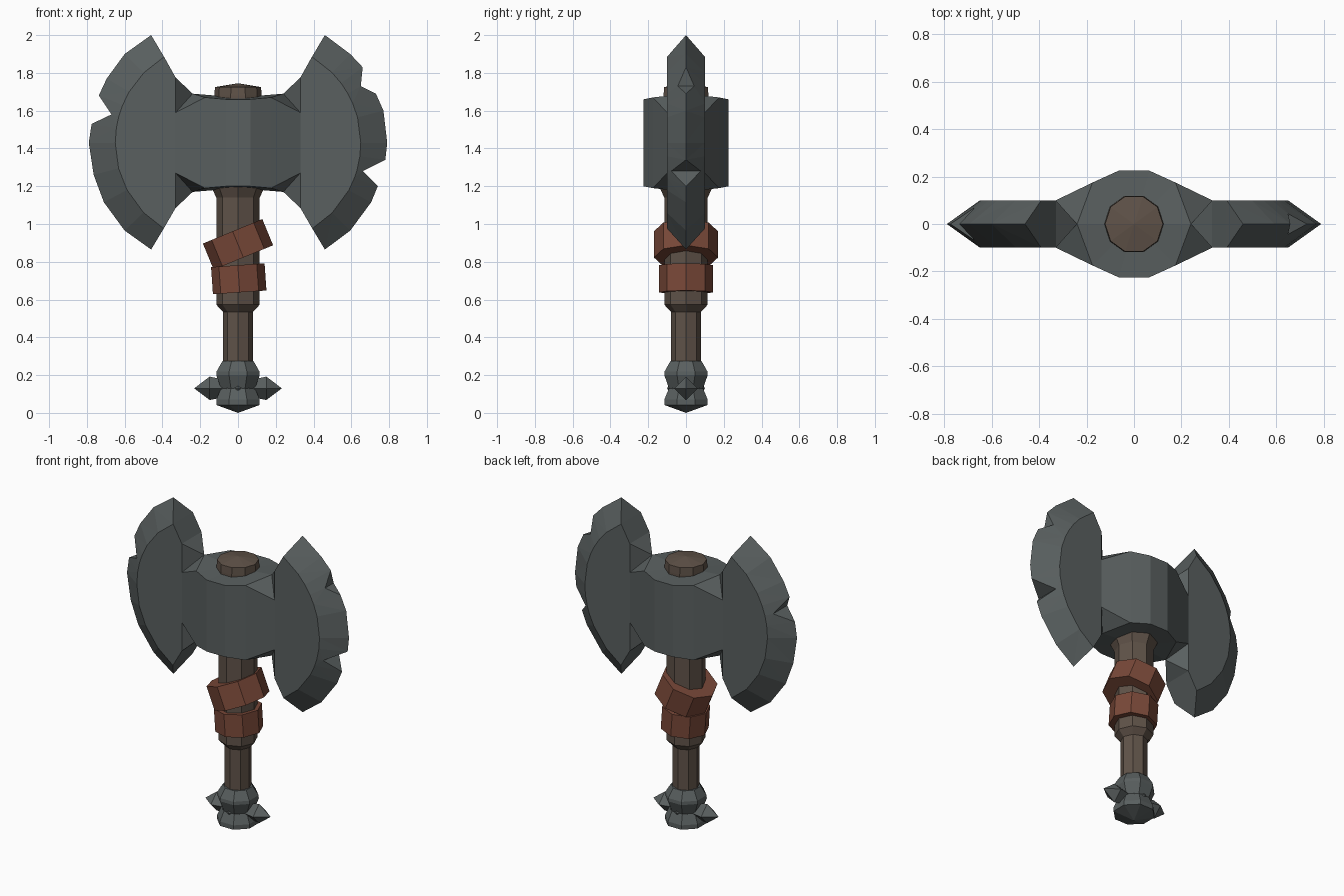
import bpy, bmesh
from math import pi, cos, sin, hypot, atan2, radians
from mathutils import Matrix

if "Cube" in bpy.data.objects:
    bpy.data.objects.remove(bpy.data.objects["Cube"])


def material(name, rgb):
    m = bpy.data.materials.new(name)
    m.diffuse_color = (*rgb, 1)
    m.use_nodes = True
    m.node_tree.nodes["Principled BSDF"].inputs["Base Color"].default_value = m.diffuse_color
    return m


STEEL = material("dark_steel", (0.10, 0.115, 0.115))
WOOD = material("wood", (0.115, 0.085, 0.065))
LEATHER = material("leather", (0.19, 0.065, 0.04))


def build(name, faces, mat, matrix=Matrix()):
    """Make a flat-shaded object from faces given as lists of points."""
    bm = bmesh.new()
    cache = {}
    for pts in faces:
        vs = []
        for p in pts:
            key = tuple(round(c, 4) + 0.0 for c in p)
            if key not in cache:
                cache[key] = bm.verts.new(key)
            if cache[key] not in vs:
                vs.append(cache[key])
        if len(vs) > 2 and not bm.faces.get(vs):
            bm.faces.new(vs)
    bmesh.ops.transform(bm, matrix=matrix, verts=bm.verts)
    bmesh.ops.recalc_face_normals(bm, faces=bm.faces)
    me = bpy.data.meshes.new(name)
    bm.to_mesh(me)
    bm.free()
    me.materials.append(mat)
    ob = bpy.data.objects.new(name, me)
    bpy.context.collection.objects.link(ob)
    return ob


def lathe(name, profile, sides, mat, phase=0.0, matrix=Matrix()):
    """Spin a (radius, z) profile; open ends are capped."""
    rings = [[(r * cos(phase + 2 * pi * i / sides), r * sin(phase + 2 * pi * i / sides), z)
              for i in range(sides)] for r, z in profile]
    faces = [rings[0], rings[-1]]
    for a, b in zip(rings, rings[1:]):
        for i in range(sides):
            j = (i + 1) % sides
            faces.append([a[i], a[j], b[j], b[i]])
    return build(name, faces, mat, matrix)


# Axe head: bulging socket, flat cheeks and bevelled, chipped cutting edges
ZC, T = 1.43, 0.10            # mid height, half thickness of the cheeks
ARC_X, ARC_R, EDGE_R = 0.12, 0.53, 0.67   # bevel arc centre and radii
RIGHT = [(.46, 2.0), (.594, 1.90), (.66, 1.83), (.65, 1.73), (.73, 1.69), (.77, 1.60),
         (.79, 1.43), (.78, 1.34), (.66, 1.28), (.74, 1.20), (.705, 1.115), (.594, .965), (.46, .865)]
LEFT = [(.46, 2.0), (.60, 1.90), (.695, 1.77), (.737, 1.68), (.67, 1.58), (.775, 1.53),
        (.79, 1.43), (.764, 1.26), (.71, 1.115), (.60, .965), (.46, .865)]
head = []
for s, edge in ((1, RIGHT), (-1, LEFT)):
    inner, outer = [], []
    for x, z in edge:
        a = atan2(z - ZC, x - ARC_X)
        r = hypot(z - ZC, x - ARC_X)
        # chips cut into the bevel, so their floor has some width
        w = T * (EDGE_R - r) / (EDGE_R - ARC_R) if r < 0.63 else 0
        inner.append((s * (ARC_X + ARC_R * cos(a)), T, ZC + ARC_R * sin(a)))
        outer.append((s * x, w, z))
    for f in (1, -1):
        def P(p):
            return (p[0], f * p[1], p[2])
        for i in range(len(edge) - 1):
            a, b, c, d = P(inner[i]), P(inner[i + 1]), P(outer[i + 1]), P(outer[i])
            if outer[i][1] > 0:
                head += [[a, b, d], [b, c, d]]
            else:
                head += [[a, b, c], [a, c, d]]
        # cheek and sloping socket wall
        head.append([(s * .33, f * T, ZC + h) for h in (-.345, -.16, .16, .345)]
                    + [P(p) for p in inner])
        head.append([(s * .33, f * T, ZC + .16), (s * .175, f * .175, ZC + .24),
                     (s * .175, f * .175, ZC - .24), (s * .33, f * T, ZC - .16)])
        head.append([(s * .175, f * .175, ZC + .24), (s * .065, f * .225, ZC + .23),
                     (s * .065, f * .225, ZC - .23), (s * .175, f * .175, ZC - .24)])
        for t in (1, -1):
            # triangular notches where blade meets socket
            mid = (s * .24, 0, ZC + t * .26)
            low = (s * .33, f * T, ZC + t * .16)
            head.append([mid, (s * .175, f * .175, ZC + t * .24), low])
            head.append([mid, low, (s * .33, f * T, ZC + t * .345)])
            # socket top and bottom
            head.append([mid, (s * .175, f * .175, ZC + t * .24), (0, 0, ZC + t * .24)])
            head.append([(s * .175, f * .175, ZC + t * .24), (s * .065, f * .225, ZC + t * .23),
                         (0, 0, ZC + t * .24)])
    # chip floors
    for a, b in zip(outer, outer[1:]):
        head.append([a, b, (b[0], -b[1], b[2]), (a[0], -a[1], a[2])])
    # horn backs
    for t, k in ((1, 0), (-1, -1)):
        q = [(s * .33, y, ZC + t * .345) for y in (T, -T)]
        n = [(inner[k][0], y, inner[k][2]) for y in (-T, T)]
        head += [[(s * .24, 0, ZC + t * .26)] + q, q + n, n + [outer[k]]]
for f in (1, -1):
    head.append([(x, f * .225, ZC + h) for x, h in
                 ((-.065, -.23), (.065, -.23), (.065, .23), (-.065, .23))])
    for t in (1, -1):
        head.append([(-.065, f * .225, ZC + t * .23), (.065, f * .225, ZC + t * .23),
                     (0, 0, ZC + t * .24)])
build("axe_head", head, STEEL)

# Wooden shaft with narrow grip, and the plug above the head
lathe("shaft", [(.08, .25), (.08, .535), (.115, .573), (.115, 1.14), (.143, 1.2), (.143, 1.25)], 8, WOOD)
lathe("shaft_plug", [(.125, 1.60), (.125, 1.68), (.122, 1.725), (0, 1.745)], 10, WOOD)

# Leather wraps
for name, r, h, x, z, tilt in (("lower_wrap", .142, .072, .004, .71, 4),
                               ("upper_wrap", .17, .075, 0, .892, 22.4)):
    lathe(name, [(r, -h), (r, h)], 8, LEATHER,
          matrix=Matrix.Translation((x, 0, z)) @ Matrix.Rotation(radians(-tilt), 4, 'Y'))

# Pommel, long side spikes and short front and back studs
k = 1 / cos(pi / 8)
lathe("pommel", [(0, 0), (.115 * k, .042), (.115 * k, .07), (.09 * k, .13), (.115 * k, .20),
                 (.113 * k, .22), (.082 * k, .275)], 8, STEEL, pi / 8)
for i, (name, prof) in enumerate((("right_spike", 0), ("back_stud", 1), ("left_spike", 0), ("front_stud", 1))):
    profile = [(.062, .07), (0, .10)] if prof else [(.045, .07), (.062, .15), (0, .232)]
    lathe(name, profile, 4, STEEL,
          matrix=Matrix.Translation((0, 0, .13)) @ Matrix.Rotation(i * pi / 2, 4, 'Z')
          @ Matrix.Rotation(pi / 2, 4, 'Y'))
